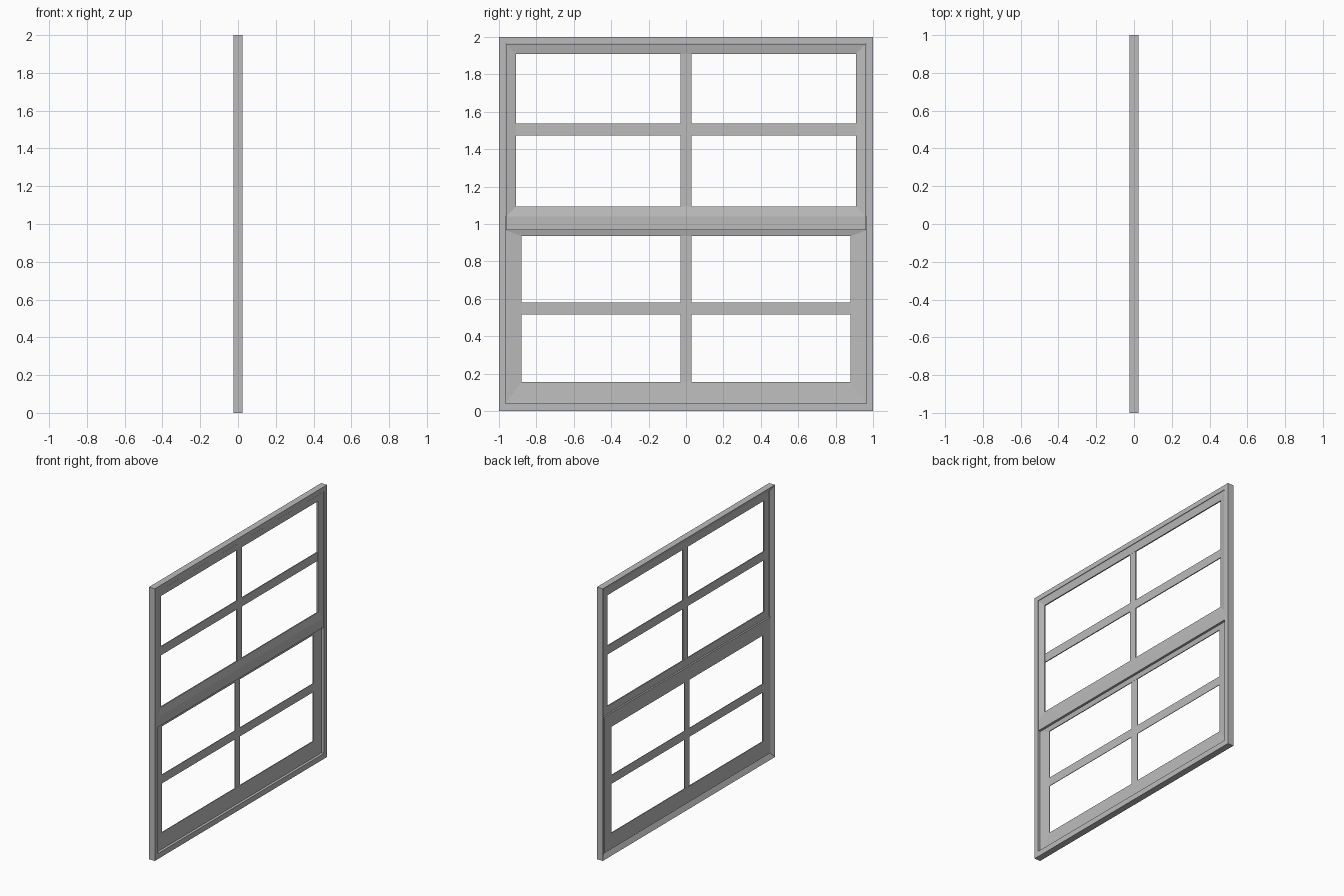
import bpy

cube = bpy.data.objects.get("Cube")
if cube:
    bpy.data.objects.remove(cube, do_unlink=True)

GREY = (0.5, 0.5, 0.5, 1)
paint = bpy.data.materials.new("grey_paint")
paint.use_nodes = True
paint.diffuse_color = GREY
paint.node_tree.nodes["Principled BSDF"].inputs["Base Color"].default_value = GREY


def add_mesh(name, verts, faces):
    mesh = bpy.data.meshes.new(name)
    mesh.from_pydata(verts, [], faces)
    mesh.materials.append(paint)
    obj = bpy.data.objects.new(name, mesh)
    bpy.context.collection.objects.link(obj)
    return obj


def mitred_frame(name, rings):
    """Closed frame from rectangles given as (half width, bottom, top, x)."""
    verts, faces = [], []
    for w, lo, hi, x in rings:
        verts += [(x, -w, lo), (x, w, lo), (x, w, hi), (x, -w, hi)]
    n = len(rings)
    for r in range(n):
        a, b = r * 4, (r + 1) % n * 4
        for i in range(4):
            j = (i + 1) % 4
            faces.append((a + i, a + j, b + j, b + i))
    return add_mesh(name, verts, faces)


def bar(name, x0, x1, y0, y1, z0, z1):
    verts = [(x, y, z) for x in (x0, x1) for y in (y0, y1) for z in (z0, z1)]
    faces = [(0, 1, 3, 2), (4, 6, 7, 5), (0, 4, 5, 1),
             (2, 3, 7, 6), (0, 2, 6, 4), (1, 5, 7, 3)]
    return add_mesh(name, verts, faces)


# Outer frame, flat on one side and chamfered on the other
mitred_frame("outer_frame", [
    (1, 0, 2, -0.024), (1, 0, 2, 0.024),
    (0.965, 0.04, 1.965, 0.024), (0.965, 0.04, 1.965, -0.004)])

# Upper sash with its deep meeting rail
mitred_frame("upper_sash", [
    (0.963, 0.967, 1.963, 0.0), (0.963, 0.967, 1.963, 0.022),
    (0.96, 1.04, 1.96, 0.022), (0.91, 1.093, 1.91, 0.012),
    (0.91, 1.093, 1.91, 0.003), (0.96, 1.04, 1.96, 0.0)])

# Lower sash, set back behind the upper one
mitred_frame("lower_sash", [
    (0.965, 0.04, 1.04, -0.012), (0.965, 0.04, 1.04, 0.0),
    (0.965, 0.04, 0.967, 0.005), (0.88, 0.155, 0.935, -0.003),
    (0.88, 0.155, 0.935, -0.009)])

# Crossed glazing bars of each sash
for sash, x0, x1, w, lo, hi, mid in (
        ("upper", 0.004, 0.011, 0.91, 1.093, 1.91, 1.505),
        ("lower", -0.008, -0.004, 0.88, 0.155, 0.935, 0.547)):
    bar(sash + "_upright_bar", x0, x1, -0.03, 0.03, lo, hi)
    for side, y0, y1 in (("right", -w, -0.03), ("left", 0.03, w)):
        bar(f"{sash}_{side}_cross_bar", x0, x1, y0, y1, mid - 0.032, mid + 0.032)

# Consistent outward normals
import bmesh
for obj in bpy.context.collection.objects:
    if obj.type == 'MESH' and paint.name in obj.data.materials:
        bm = bmesh.new()
        bm.from_mesh(obj.data)
        bmesh.ops.recalc_face_normals(bm, faces=bm.faces)
        bm.to_mesh(obj.data)
        bm.free()
